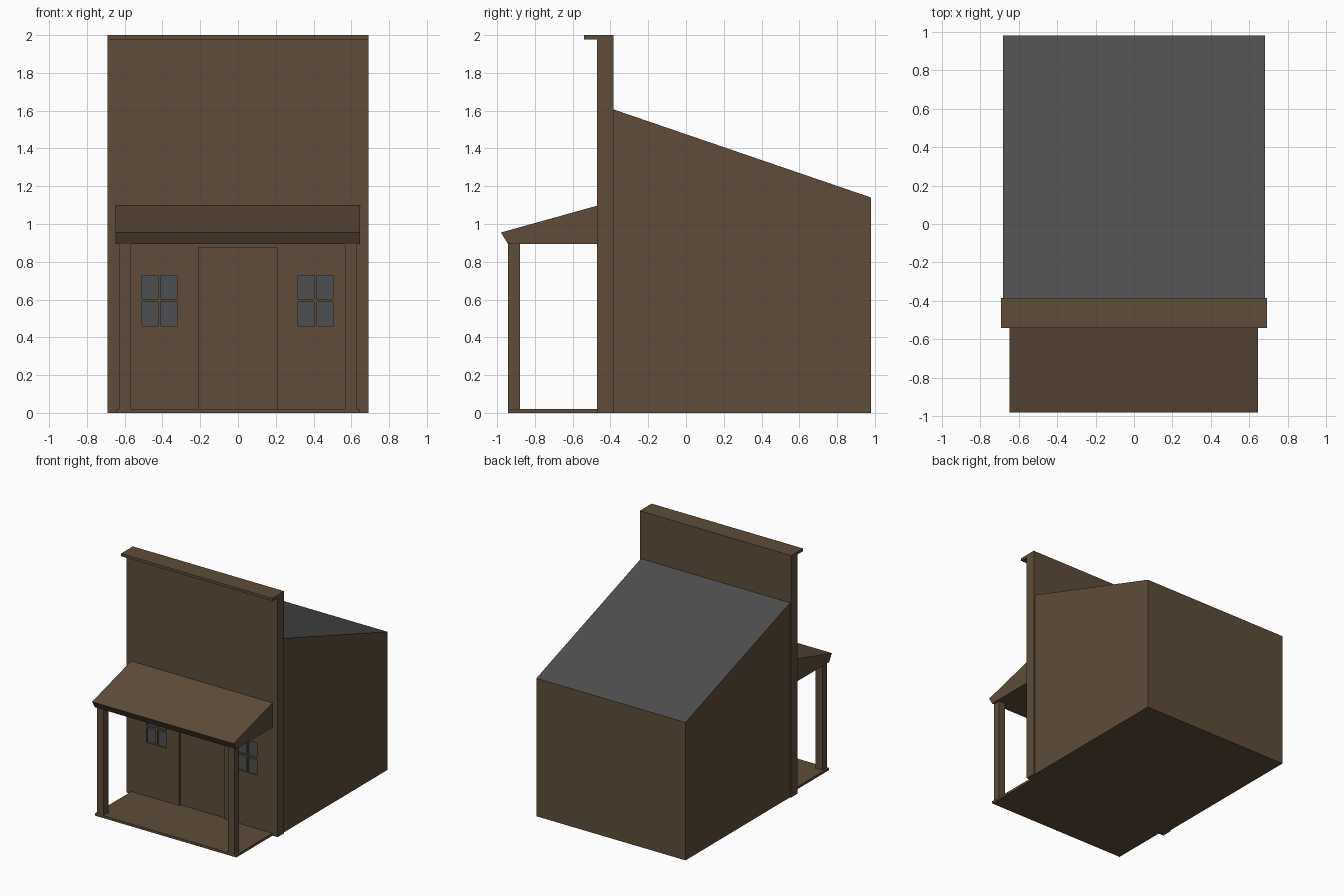
import bpy
import bmesh

cube = bpy.data.objects.get("Cube")
if cube:
    bpy.data.objects.remove(cube, do_unlink=True)


def material(name, rgb):
    m = bpy.data.materials.new(name)
    m.use_nodes = True
    m.diffuse_color = (*rgb, 1)
    m.node_tree.nodes["Principled BSDF"].inputs["Base Color"].default_value = (*rgb, 1)
    return m


wood = material("brown wood", (0.112, 0.073, 0.042))
slate = material("grey roofing", (0.076, 0.076, 0.076))
glass = material("window grey", (0.073, 0.078, 0.083))


def prism(name, profile, x0, x1, mat):
    """Extrude a (y, z) side profile from x0 to x1."""
    bm = bmesh.new()
    face = bm.faces.new([bm.verts.new((x0, y, z)) for y, z in profile])
    side = bmesh.ops.extrude_face_region(bm, geom=[face])["geom"]
    verts = [v for v in side if isinstance(v, bmesh.types.BMVert)]
    bmesh.ops.translate(bm, verts=verts, vec=(x1 - x0, 0, 0))
    bmesh.ops.recalc_face_normals(bm, faces=bm.faces)
    mesh = bpy.data.meshes.new(name)
    bm.to_mesh(mesh)
    bm.free()
    mesh.materials.append(mat)
    obj = bpy.data.objects.new(name, mesh)
    bpy.context.collection.objects.link(obj)
    return obj


def box(name, x, y, z, mat=wood):
    return prism(name, [(y[0], z[0]), (y[1], z[0]), (y[1], z[1]), (y[0], z[1])], *x, mat)


def recess(wall, x, z, depth):
    """Cut a shallow rectangular pocket into the front of a wall."""
    cutter = box("cutter", x, (FRONT - 0.1, FRONT + depth), z)
    cutter.hide_render = True
    mod = wall.modifiers.new("recess", "BOOLEAN")
    mod.operation = "DIFFERENCE"
    mod.solver = "EXACT"
    mod.object = cutter
    bpy.context.view_layer.objects.active = wall
    bpy.ops.object.modifier_apply(modifier=mod.name)
    bpy.data.objects.remove(cutter, do_unlink=True)


FRONT, BACK = -0.47, -0.385
DEPTH = 0.02

# Main building with a sloping shed roof
body = prism("main_building", [(BACK, 0), (0.98, 0), (0.98, 1.14), (BACK, 1.607)],
             -0.682, 0.682, wood)
body.data.materials.append(slate)
for face in body.data.polygons:
    face.material_index = int(face.normal.z > 0.5)

# Tall false front with its cornice
facade = box("false_front", (-0.692, 0.692), (FRONT, BACK), (0, 2))
box("cornice", (-0.692, 0.692), (-0.54, FRONT), (1.978, 2))

# Recessed door
recess(facade, (-0.21, 0.206), (0.02, 0.875), DEPTH)
box("door", (-0.21, 0.206), (FRONT + DEPTH - 0.004, FRONT + DEPTH), (0.02, 0.875))

# Four-pane windows on both sides of the door
for side, centre in (("right", -0.416), ("left", 0.41)):
    for column, x in (("outer", -0.05), ("inner", 0.05)):
        for row, z in (("lower", (0.46, 0.588)), ("upper", (0.602, 0.727))):
            span = (centre + x - 0.043, centre + x + 0.043)
            recess(facade, span, z, DEPTH)
            box(f"{side}_window_{column}_{row}_pane", span,
                (FRONT + DEPTH - 0.004, FRONT + DEPTH), z, glass)

# Porch floor, posts and roof
box("porch_floor", (-0.645, 0.645), (-0.943, FRONT), (0, 0.02))
for name, x in (("right_post", (-0.63, -0.57)), ("left_post", (0.567, 0.627))):
    box(name, x, (-0.943, -0.88), (0.02, 0.895))
prism("porch_roof", [(FRONT, 0.895), (-0.943, 0.895), (-0.98, 0.955), (FRONT, 1.097)],
      -0.648, 0.645, wood)
